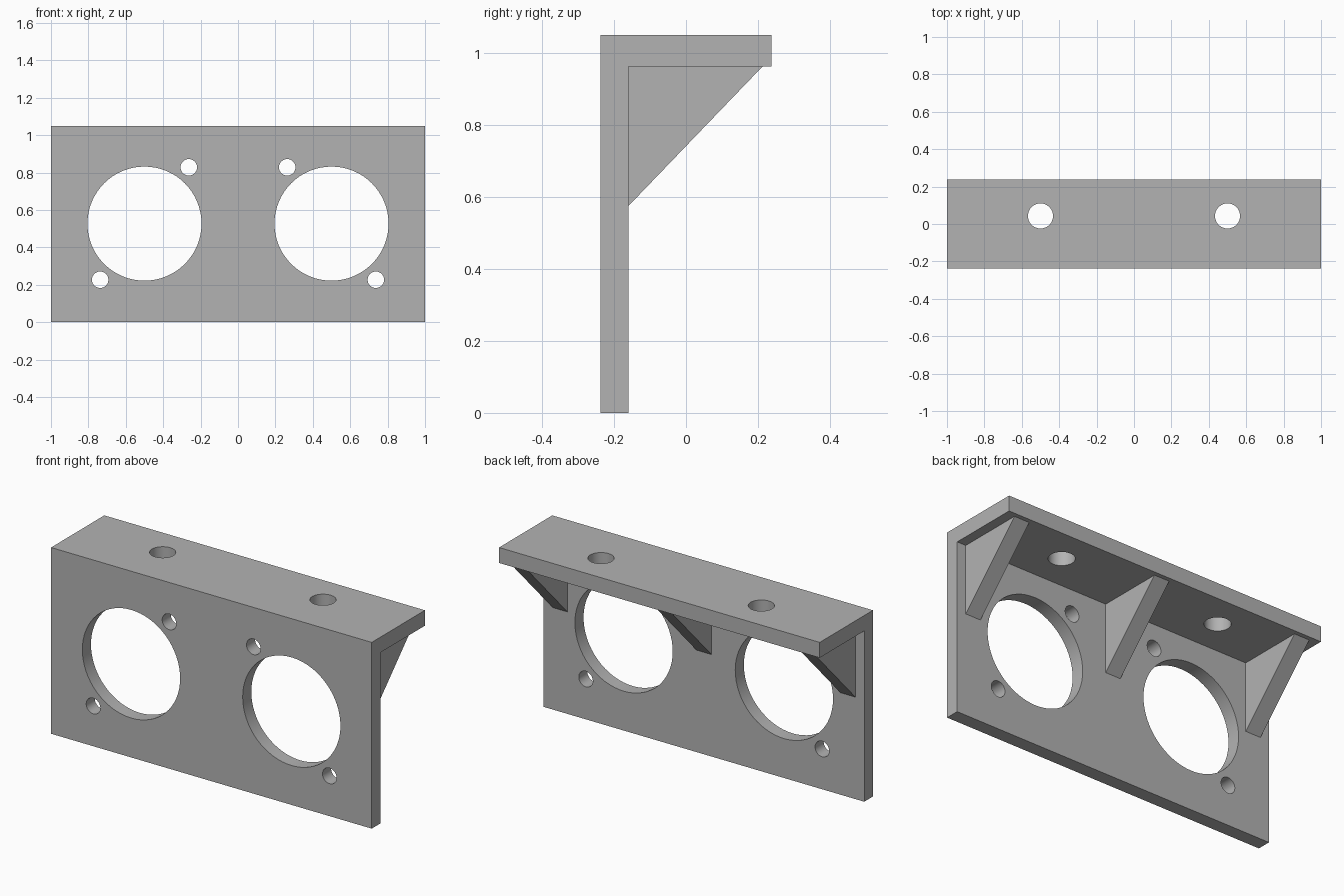
import bpy
import bmesh
from math import radians
from mathutils import Matrix, Vector

default = bpy.data.objects.get("Cube")
if default:
    bpy.data.objects.remove(default, do_unlink=True)

grey = bpy.data.materials.new("plain grey")
grey.use_nodes = True
colour = (0.45, 0.45, 0.45, 1)
grey.diffuse_color = colour
grey.node_tree.nodes["Principled BSDF"].inputs["Base Color"].default_value = colour

FRONT, INNER, BACK = -0.237, -0.16, 0.237
TOP, UNDER = 1.05, 0.963


def finish(name, bm):
    bmesh.ops.recalc_face_normals(bm, faces=bm.faces)
    mesh = bpy.data.meshes.new(name)
    bm.to_mesh(mesh)
    bm.free()
    mesh.materials.append(grey)
    obj = bpy.data.objects.new(name, mesh)
    bpy.context.collection.objects.link(obj)
    return obj


def extrude_profile(name, profile, x0, x1):
    """Extrude a (y, z) outline along x."""
    bm = bmesh.new()
    face = bm.faces.new([bm.verts.new((x0, y, z)) for y, z in profile])
    result = bmesh.ops.extrude_face_region(bm, geom=[face])
    verts = [v for v in result["geom"] if isinstance(v, bmesh.types.BMVert)]
    bmesh.ops.translate(bm, verts=verts, vec=Vector((x1 - x0, 0, 0)))
    return finish(name, bm)


def add_drill(bm, centre, radius, along_y):
    turn = Matrix.Rotation(radians(90), 4, "X") if along_y else Matrix()
    bmesh.ops.create_cone(bm, cap_ends=True, segments=64, radius1=radius,
                          radius2=radius, depth=0.2,
                          matrix=Matrix.Translation(centre) @ turn)


# L-shaped plate: upright face and top flange in one piece
bracket = extrude_profile("bracket_plate", [
    (FRONT, 0), (INNER, 0), (INNER, UNDER),
    (BACK, UNDER), (BACK, TOP), (FRONT, TOP)], -1, 1)

# Drills for the large openings, small screw holes and flange holes
bm = bmesh.new()
for side in (-1, 1):
    add_drill(bm, (side * 0.5, -0.2, 0.527), 0.305, True)
    add_drill(bm, (side * 0.263, -0.2, 0.828), 0.044, True)
    add_drill(bm, (side * 0.737, -0.2, 0.227), 0.044, True)
    add_drill(bm, (side * 0.5, 0.043, 1.0), 0.067, False)
drills = finish("hole_drills", bm)
drills.hide_render = True

cut = bracket.modifiers.new("holes", "BOOLEAN")
cut.operation = "DIFFERENCE"
cut.solver = "EXACT"
cut.object = drills
bpy.ops.object.select_all(action="DESELECT")
bracket.select_set(True)
bpy.context.view_layer.objects.active = bracket
bpy.ops.object.modifier_apply(modifier=cut.name)
bpy.data.objects.remove(drills, do_unlink=True)
bpy.ops.object.shade_smooth_by_angle(angle=radians(30))

# Triangular gussets under the flange
for name, x in (("right_gusset", -0.898), ("middle_gusset", 0), ("left_gusset", 0.898)):
    extrude_profile(name, [(INNER, 0.575), (0.213, UNDER), (INNER, UNDER)],
                    x - 0.047, x + 0.047)
